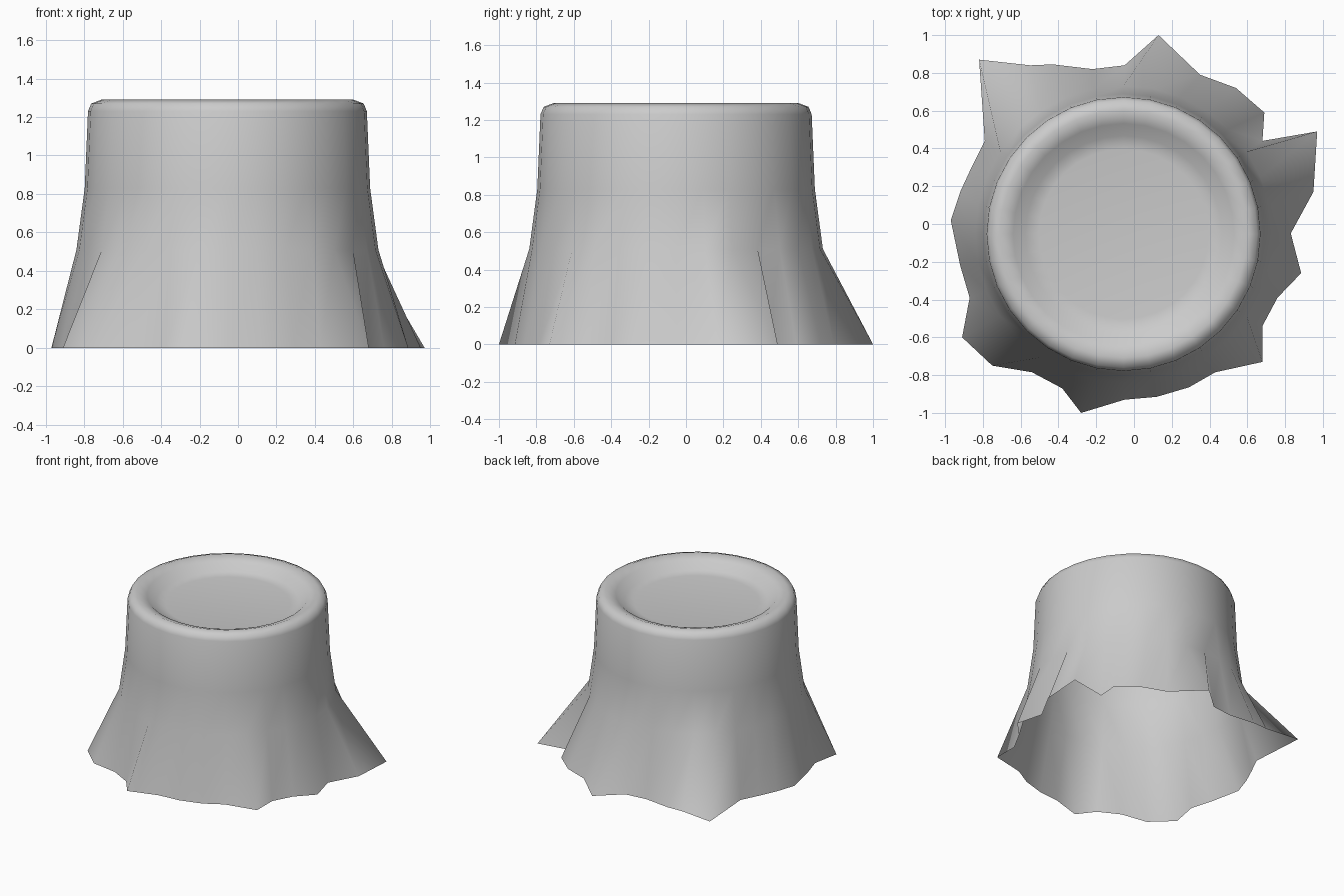
import bpy, bmesh, math

if "Cube" in bpy.data.objects:
    bpy.data.objects.remove(bpy.data.objects["Cube"])

N = 32
CX, CY = -0.055, -0.053      # axis of the trunk

# Root outline on the ground, counter-clockwise from +x
roots = [(.83, -.05), (.95, .17), (.97, .49), (.68, .44), (.69, .59), (.54, .72), (.35, .79), (.13, 1.0),
         (-.05, .84), (-.22, .82), (-.43, .845), (-.55, .84), (-.82, .87), (-.79, .44), (-.86, .30), (-.92, .17),
         (-.97, .02), (-.92, -.22), (-.87, -.39), (-.91, -.60), (-.75, -.75), (-.54, -.785), (-.38, -.87), (-.28, -1.0),
         (-.05, -.93), (.12, -.915), (.29, -.865), (.43, -.785), (.68, -.73), (.68, -.54), (.76, -.39), (.885, -.26)]

# Trunk, rounded rim and sunken top: (radius, height)
profile = [(.785, .51), (.742, .83), (.725, 1.23), (.708, 1.27), (.655, 1.29),
           (.585, 1.265), (.52, 1.21), (.45, 1.20)]

bm = bmesh.new()
rings = [[bm.verts.new((x, y, 0)) for x, y in roots]]
for r, z in profile:
    rings.append([bm.verts.new((CX + r * math.cos(math.tau * i / N),
                                CY + r * math.sin(math.tau * i / N), z)) for i in range(N)])

# Skin the rings, leaving the underside open
for a, b in zip(rings, rings[1:]):
    for i in range(N):
        j = (i + 1) % N
        bm.faces.new((a[i], a[j], b[j], b[i]))

# Floor of the hollow
centre = bm.verts.new((CX, CY, 1.20))
for i in range(N):
    bm.faces.new((rings[-1][i], rings[-1][(i + 1) % N], centre))

for f in bm.faces:
    f.smooth = True
mesh = bpy.data.meshes.new("tree_stump")
bm.to_mesh(mesh)
bm.free()
stump = bpy.data.objects.new("tree_stump", mesh)
bpy.context.collection.objects.link(stump)
